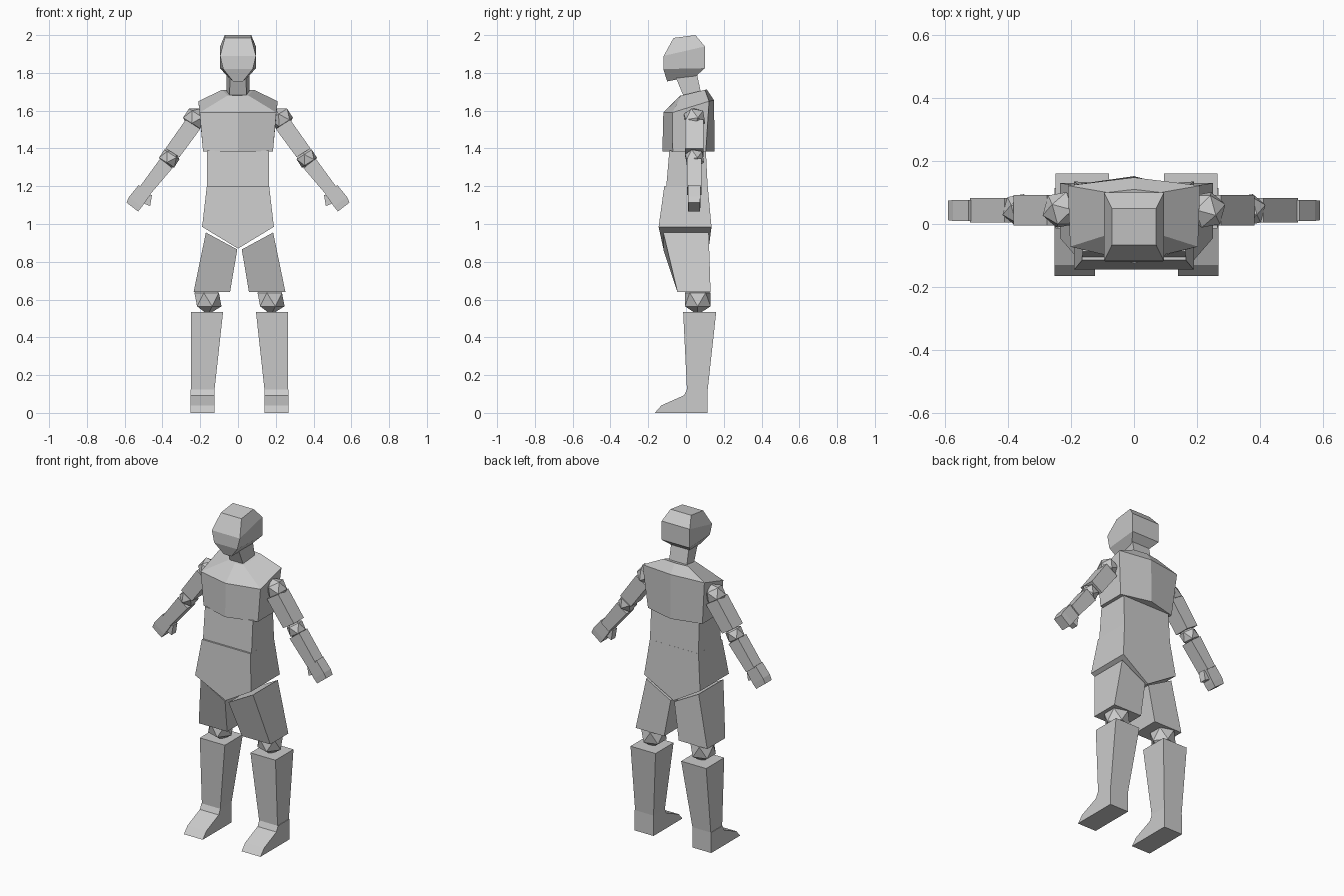
import bpy, bmesh
from mathutils import Vector, Matrix

if "Cube" in bpy.data.objects:
    bpy.data.objects.remove(bpy.data.objects["Cube"])

grey = bpy.data.materials.new("light_grey")
grey.diffuse_color = (0.6, 0.6, 0.6, 1)
grey.use_nodes = True
grey.node_tree.nodes["Principled BSDF"].inputs["Base Color"].default_value = grey.diffuse_color


def finish(name, bm):
    bmesh.ops.recalc_face_normals(bm, faces=bm.faces)
    me = bpy.data.meshes.new(name)
    bm.to_mesh(me)
    bm.free()
    me.materials.append(grey)
    ob = bpy.data.objects.new(name, me)
    bpy.context.collection.objects.link(ob)
    return ob


def loft(name, rings):
    """Skin a list of equal-sized rings and cap both ends."""
    bm = bmesh.new()
    vs = [[bm.verts.new(p) for p in r] for r in rings]
    n = len(vs[0])
    for a, b in zip(vs, vs[1:]):
        for i in range(n):
            j = (i + 1) % n
            bm.faces.new((a[i], a[j], b[j], b[i]))
    bm.faces.new(vs[0])
    bm.faces.new(vs[-1])
    return finish(name, bm)


def rect(xf, xb, yf, zf, yb, zb):
    """Symmetric four-corner ring, front and back edges given separately."""
    return [(-xf, yf, zf), (xf, yf, zf), (xb, yb, zb), (-xb, yb, zb)]


def hexa(yc, zc, f, b, ybc, zbc):
    """Six-point ring with a centre point at front and back."""
    return [(0, yc, zc), f, b, (0, ybc, zbc),
            (-b[0], b[1], b[2]), (-f[0], f[1], f[2])]


def quad(x0, x1, y0, y1, z0, z1):
    """Four-corner ring whose height runs from z0 (inner) to z1 (outer)."""
    return [(x0, y0, z0), (x1, y0, z1), (x1, y1, z1), (x0, y1, z0)]


def ball(name, centre, r, axis):
    """Twenty-sided joint with its tips along the given axis."""
    bm = bmesh.new()
    rot = Vector(axis).to_track_quat('Z', 'Y').to_matrix().to_4x4()
    bmesh.ops.create_icosphere(bm, subdivisions=1, radius=r,
                               matrix=Matrix.Translation(centre) @ rot)
    return finish(name, bm)


# Head and neck
loft("head", [
    rect(.07, .07, -.066, 1.985, .05, 2.0),
    rect(.095, .095, -.118, 1.89, .10, 1.94),
    rect(.078, .095, -.12, 1.82, .10, 1.825),
    rect(.026, .06, -.10, 1.755, .055, 1.785)])
loft("neck", [
    rect(.042, .06, -.06, 1.79, .055, 1.81),
    rect(.045, .06, -.01, 1.67, .08, 1.69)])

# Torso
loft("chest", [
    hexa(-.125, 1.385, (.185, -.07, 1.385), (.185, .105, 1.385), .152, 1.385),
    hexa(-.12, 1.59, (.203, -.072, 1.59), (.21, .122, 1.65), .148, 1.655),
    hexa(-.03, 1.68, (.055, -.025, 1.68), (.085, .10, 1.71), .11, 1.712)])
loft("waist", [
    rect(.163, .163, -.088, 1.39, .105, 1.39),
    rect(.165, .165, -.105, 1.19, .115, 1.19)])
loft("pelvis", [
    [(-.165, s, 1.2), (.165, s, 1.2), (.19, t, .985), (0, u, .87), (-.19, t, .985)]
    for s, t, u in ((-.115, -.145, -.12), (.115, .135, .12))])

for side, s in (("left", -1), ("right", 1)):
    # Legs: set slightly off the centre line
    def leg(ring):
        return [(s * x + .008, y, z) for x, y, z in ring]

    loft(side + "_thigh", [leg(quad(.012, .178, -.12, .12, .865, .955)),
                           leg(quad(.05, .243, -.045, .13, .64, .64))])
    ball(side + "_knee", (s * .167 + .008, .062, .60), .08, (0, 0, 1))
    loft(side + "_shin", [leg(quad(.087, .257, -.015, .16, .535, .535)),
                          leg(quad(.132, .257, .005, .115, .125, .125))])
    profile = [(.115, .125), (.005, .125), (-.01, .093), (-.13, .04),
               (-.165, 0), (.115, 0)]
    loft(side + "_foot", [leg([(x, y, z) for y, z in profile]) for x in (.132, .26)])

    # Arms: sections placed along a limb axis in the x-z plane
    def section(origin, d, along, lo, hi, y0, y1):
        o, d = Vector(origin), Vector(d).normalized()
        p = Vector((-d.y, d.x))
        a, b = o + d * along + p * lo, o + d * along + p * hi
        return [(s * a.x, y0, a.y), (s * b.x, y0, b.y),
                (s * b.x, y1, b.y), (s * a.x, y1, a.y)]

    shoulder, elbow = (.23, 1.558), (.364, 1.347)
    up, low = (.134, -.211), (.61, -.79)
    ball(side + "_shoulder", (s * .23, .045, 1.558), .063, (s * up[0], 0, up[1]))
    loft(side + "_upper_arm", [section(shoulder, up, .03, -.055, .036, -.005, .092),
                               section(shoulder, up, .215, -.042, .045, -.005, .092)])
    ball(side + "_elbow", (s * .364, .045, 1.347), .056, (s * up[0], 0, up[1]))
    loft(side + "_forearm", [section(elbow, low, .03, -.045, .037, .005, .083),
                             section(elbow, low, .215, -.036, .032, .005, .083)])
    loft(side + "_hand", [section(elbow, low, .21, -.038, .042, .01, .076),
                          section(elbow, low, .29, -.042, .044, .01, .076),
                          section(elbow, low, .323, -.041, .037, .012, .074)])
    thumb = [(.455, 1.155), (.465, 1.095), (.495, 1.107), (.505, 1.15)]
    loft(side + "_thumb", [[(s * x, y, z) for x, z in thumb] for y in (.02, .062)])
